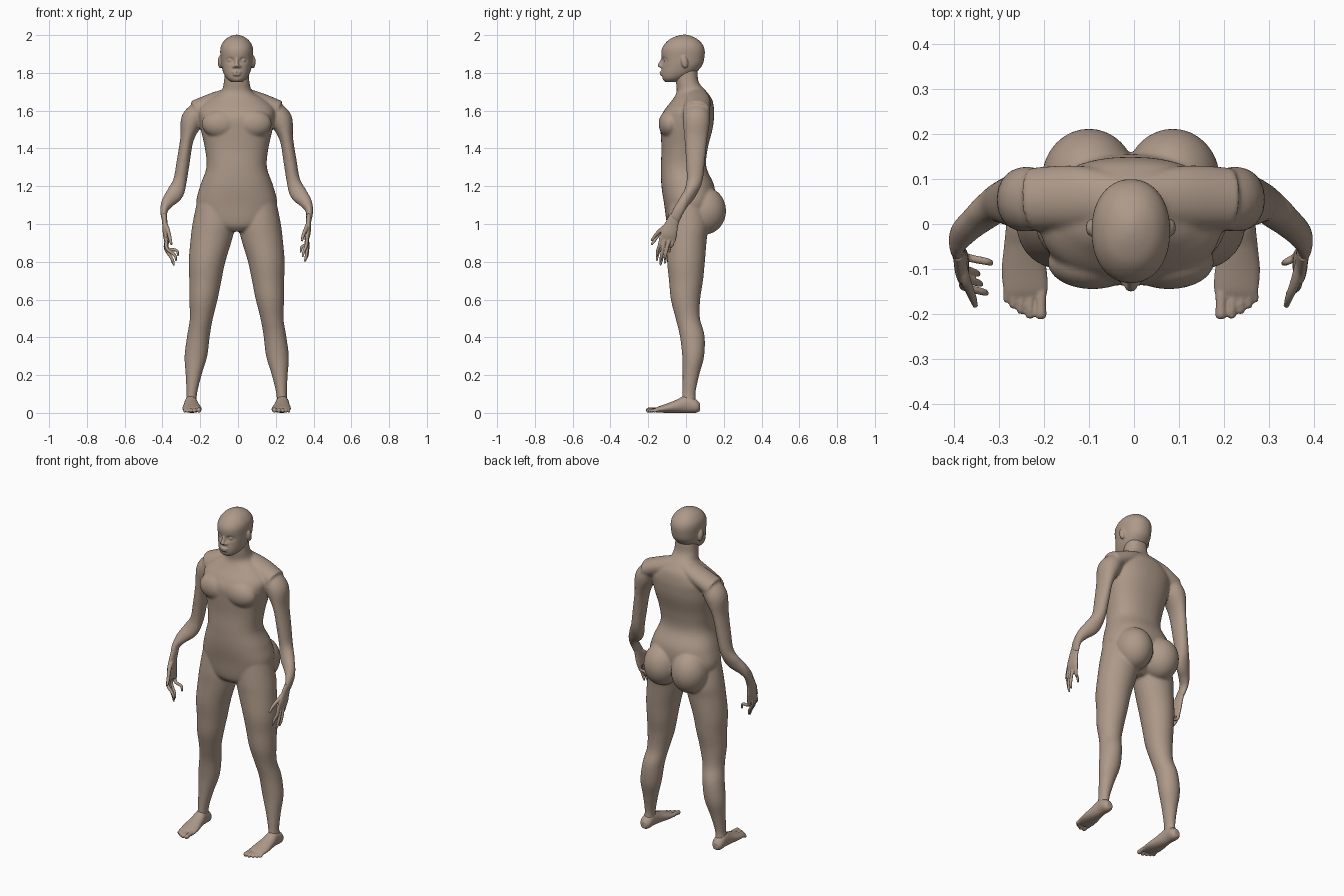
import bpy, bmesh, math
from mathutils import Vector, Matrix

X, Y, Z = Vector((1, 0, 0)), Vector((0, 1, 0)), Vector((0, 0, 1))
CX = -0.007  # the figure stands slightly left of centre
skin = bpy.data.materials.new("skin")
skin.diffuse_color = (0.42, 0.32, 0.25, 1)


def spline(pts, n=5):
    """Catmull-Rom through tuples of any length."""
    P = [Vector(p) for p in pts]
    P = [2 * P[0] - P[1]] + P + [2 * P[-1] - P[-2]]
    out = []
    for i in range(1, len(P) - 2):
        a, b, c, d = P[i - 1:i + 3]
        for k in range(n):
            t = k / n
            out.append(0.5 * (2 * b + (c - a) * t + (2 * a - 5 * b + 4 * c - d) * t * t
                              + (3 * b - a - 3 * c + d) * t ** 3))
    return out + [P[-2]]


def tube(bm, pts, side=1, ref=Y, axis=None, e=2.0, seg=36):
    """Loft of (x, y, z, half width, half depth) sections; axis fixes the ring plane."""
    S = spline(pts)
    rings = []
    for i, p in enumerate(S):
        t = axis or (Vector(S[min(i + 1, len(S) - 1)][:3]) - Vector(S[max(i - 1, 0)][:3])).normalized()
        u = ref.cross(t).normalized()
        v = t.cross(u)
        ring = []
        for k in range(seg):
            a = 2 * math.pi * k / seg
            c, s = math.cos(a), math.sin(a)
            c = math.copysign(abs(c) ** (2 / e), c)
            s = math.copysign(abs(s) ** (2 / e), s)
            q = Vector(p[:3]) + u * c * max(p[3], .002) + v * s * max(p[4], .002)
            ring.append(bm.verts.new((q.x * side, q.y, q.z)))
        rings.append(ring)
    for r, q in zip(rings, rings[1:]):
        for k in range(seg):
            bm.faces.new((r[k], r[(k + 1) % seg], q[(k + 1) % seg], q[k]))
    bm.faces.new(rings[0])
    bm.faces.new(rings[-1])


def ball(bm, c, r, rot=0):
    m = Matrix.Translation(c) @ Matrix.Rotation(rot, 4, 'X') @ Matrix.Diagonal((*r, 1))
    bmesh.ops.create_uvsphere(bm, u_segments=32, v_segments=20, radius=1, matrix=m)


def finish(bm, name, voxel, smooth):
    bmesh.ops.recalc_face_normals(bm, faces=bm.faces)
    bmesh.ops.translate(bm, verts=bm.verts, vec=(CX, 0, 0))
    me = bpy.data.meshes.new(name)
    bm.to_mesh(me)
    bm.free()
    ob = bpy.data.objects.new(name, me)
    bpy.context.collection.objects.link(ob)
    me.materials.append(skin)
    me.polygons.foreach_set("use_smooth", [True] * len(me.polygons))
    r = ob.modifiers.new("fuse", 'REMESH')
    r.mode, r.voxel_size, r.use_smooth_shade = 'VOXEL', voxel, True
    s = ob.modifiers.new("soften", 'SMOOTH')
    s.factor, s.iterations = 0.5, smooth


def upright(rows):
    """(z, centre x, half width, front y, back y) to loft sections."""
    return [(x, (f + b) / 2, z, w, (b - f) / 2) for z, x, w, f, b in rows]


# Body: torso with neck
body = bmesh.new()
tube(body, upright([
    (.96, 0, .06, -.07, .06), (1.0, 0, .16, -.1, .11), (1.1, 0, .213, -.115, .15),
    (1.2, 0, .194, -.13, .15), (1.3, 0, .16, -.133, .108), (1.4, 0, .168, -.13, .115),
    (1.5, 0, .19, -.135, .14), (1.56, 0, .2, -.135, .148), (1.61, 0, .2, -.11, .148),
    (1.66, 0, .15, -.07, .138), (1.7, 0, .085, -.05, .11), (1.75, 0, .068, -.053, .068),
    (1.82, 0, .062, -.06, .06)]), axis=Z, e=2.3, seg=48)
for s in (1, -1):
    # Chest, buttock and shoulder slope
    ball(body, (s * .085, -.085, 1.53), (.1, .06, .075))
    ball(body, (s * .093, .1, 1.07), (.105, .112, .125))
    tube(body, [(.03, .055, 1.69, .035, .055), (.12, .06, 1.648, .048, .07),
                (.22, .055, 1.6, .055, .07)], s)
    # Leg
    tube(body, upright([
        (1.12, .115, .095, -.09, .1), (1.0, .122, .112, -.1, .12), (.92, .134, .11, -.1, .11),
        (.8, .157, .097, -.1, .1), (.7, .166, .085, -.09, .09), (.6, .176, .075, -.08, .075),
        (.5, .187, .061, -.055, .074), (.41, .202, .06, -.033, .098), (.3, .216, .06, -.02, .096),
        (.2, .228, .042, -.018, .07), (.1, .238, .028, -.02, .05), (.04, .242, .031, -.025, .058)]),
        s, axis=Z)
    # Arm with flared, bent elbow
    tube(body, [(.19, .055, 1.615, .045, .065), (.235, .055, 1.55, .06, .072),
                (.263, .052, 1.45, .036, .06), (.283, .05, 1.33, .035, .05),
                (.3, .045, 1.23, .036, .042), (.325, .022, 1.165, .045, .034),
                (.365, -.012, 1.115, .034, .03), (.385, -.04, 1.07, .02, .03),
                (.382, -.062, 1.02, .015, .03)], s)
finish(body, "body", .007, 6)

# Head
head = bmesh.new()
tube(head, upright([
    (1.752, 0, .03, -.112, -.05), (1.77, 0, .053, -.128, 0), (1.8, 0, .07, -.131, .05),
    (1.84, 0, .081, -.128, .086), (1.88, 0, .085, -.13, .097), (1.92, 0, .087, -.13, .099),
    (1.95, 0, .08, -.115, .088), (1.977, 0, .06, -.088, .063), (1.994, 0, .033, -.052, .03),
    (2.002, 0, .008, -.022, .005)]), axis=Z, e=2.15, seg=64)
for v in head.verts:  # eye sockets and mouth hollow
    if v.co.y < -.03:
        for x, z, d in ((.034, 1.866, .014), (-.034, 1.866, .014), (0, 1.777, .006)):
            v.co.y += d * math.exp(-((v.co.x - x) / .02) ** 2 - ((v.co.z - z) / .013) ** 2)
tube(head, [(0, -.12, 1.878, .008, .01), (0, -.132, 1.855, .009, .011),
            (0, -.137, 1.838, .014, .014), (0, -.128, 1.828, .014, .01)], axis=Z)
ball(head, (0, -.127, 1.803), (.026, .013, .007))
ball(head, (0, -.126, 1.791), (.023, .013, .007))
for s in (1, -1):
    ball(head, (s * .015, -.126, 1.834), (.009, .012, .008))   # nostril
    ball(head, (s * .034, -.108, 1.866), (.014, .011, .009))   # eye
    ball(head, (s * .088, -.008, 1.858), (.012, .018, .034), .2)  # ear
finish(head, "head", .0045, 3)

for s, label in ((1, "right"), (-1, "left")):
    # Foot and toes
    foot = bmesh.new()
    tube(foot, [(.243, .074, .03, .018, .02), (.243, .052, .036, .033, .036),
                (.242, 0, .046, .035, .046), (.24, -.05, .035, .042, .035),
                (.237, -.1, .025, .05, .025), (.234, -.145, .018, .05, .016),
                (.235, -.165, .014, .044, .01)], s, ref=Z, axis=-Y)
    for x, y, r in ((.2, -.211, .013), (.224, -.21, .01), (.244, -.2, .009),
                    (.261, -.188, .009), (.276, -.175, .008)):
        tube(foot, [(x, y + .06, .017, r, r), (x, y + .03, .017, r * .9, r * .9),
                    (x, y + .008, r + .001, r, r), (x, y, r, r * .6, r * .6)], s, ref=Z, seg=20)
    finish(foot, label + "_foot", .0045, 2)

    # Hand, fingers and thumb
    hand = bmesh.new()
    dz = 0 if s > 0 else -.02
    tip = .36 if s > 0 else .332
    tube(hand, [(.383, -.055, 1.045, .014, .028), (.38, -.075, 1.0, .014, .035),
                (.376, -.09, .95, .015, .043), (.37, -.097, .915 + dz, .011, .043)], s)
    for y, y2, z2, dx in ((-.13, -.155, .825, -.012), (-.108, -.135, .8, 0),
                          (-.085, -.112, .81, .006), (-.064, -.088, .85, -.022)):
        tube(hand, [(.372, y, .935 + dz, .009, .01), (.374 + dx * .4, y * .6 + y2 * .4, .89 + dz, .009, .009),
                    (tip + dx + .008, y2 + .004, z2 + .03 + dz, .008, .008),
                    (tip + dx, y2, z2 + dz, .005, .005)], s, seg=20)
    tube(hand, [(.378, -.085, 1.0, .012, .015), (.365, -.13, .97, .011, .012),
                (.352, -.162, .94 + dz, .009, .009), (.345, -.183, .91 + dz, .006, .006)], s, seg=20)
    finish(hand, label + "_hand", .0035, 2)
